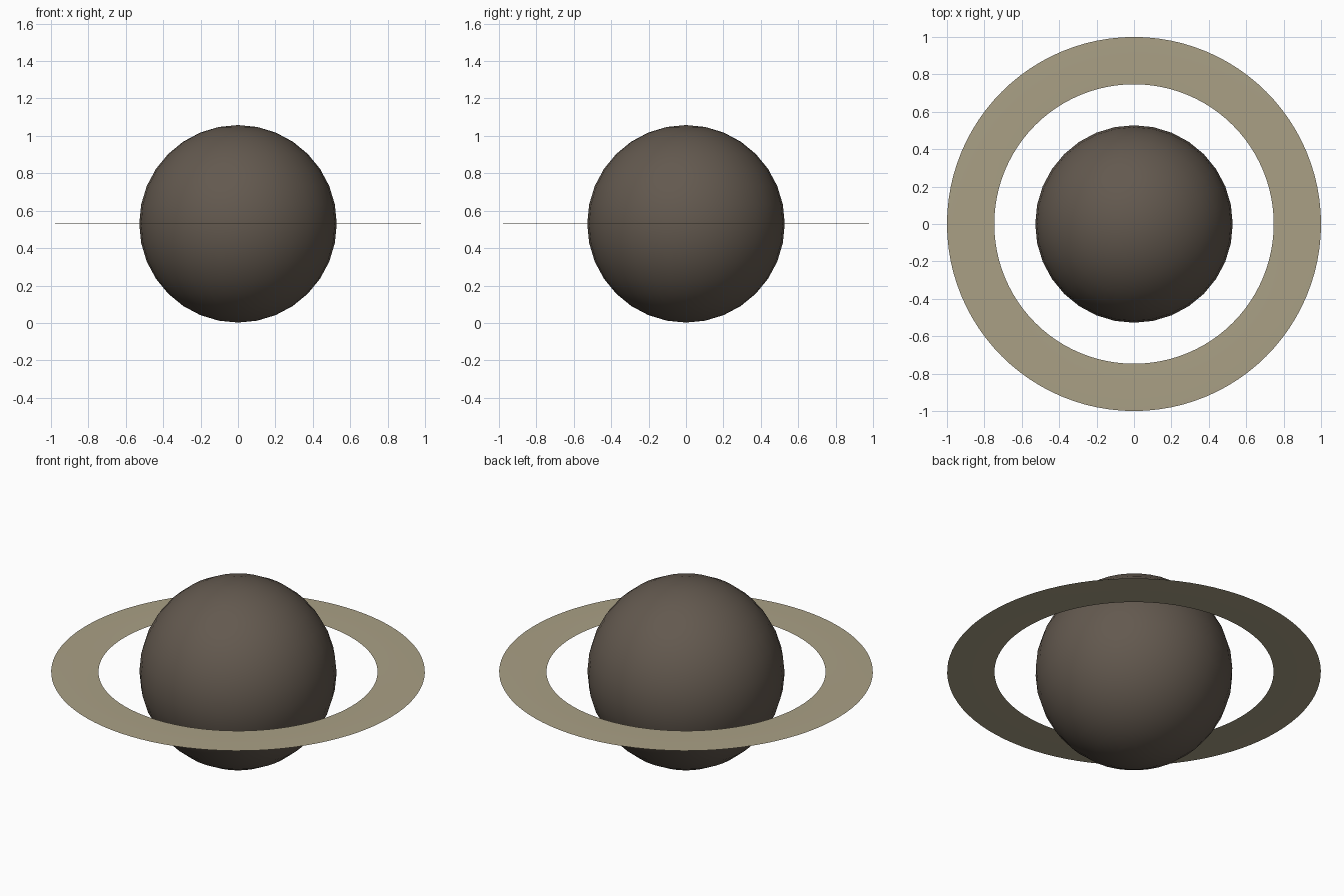
import bpy, bmesh, math

if "Cube" in bpy.data.objects:
    bpy.data.objects.remove(bpy.data.objects["Cube"])

R = 0.528   # planet radius
ZC = 0.53   # centre height


def material(name, rgb):
    m = bpy.data.materials.new(name)
    m.diffuse_color = (*rgb, 1)
    m.use_nodes = True
    m.node_tree.nodes["Principled BSDF"].inputs["Base Color"].default_value = m.diffuse_color
    return m


def add_object(name, bm, mat):
    bmesh.ops.recalc_face_normals(bm, faces=bm.faces)
    mesh = bpy.data.meshes.new(name)
    bm.to_mesh(mesh)
    bm.free()
    mesh.materials.append(mat)
    ob = bpy.data.objects.new(name, mesh)
    ob.location.z = ZC
    bpy.context.collection.objects.link(ob)
    for p in mesh.polygons:
        p.use_smooth = True
    return ob


brown = material("dark_brown", (0.125, 0.100, 0.078))
sand = material("sand", (0.40, 0.352, 0.235))

# Planet body
bm = bmesh.new()
bmesh.ops.create_uvsphere(bm, u_segments=32, v_segments=16, radius=R)
add_object("planet", bm, brown)

# Paper-thin ring: a slim lens profile spun around the vertical axis
SEGS = 96
profile = [(0.747, 0.0), (0.873, 0.002), (1.0, 0.0), (0.873, -0.002)]
bm = bmesh.new()
loops = []
for i in range(SEGS):
    a = 2 * math.pi * i / SEGS
    loops.append([bm.verts.new((r * math.cos(a), r * math.sin(a), z)) for r, z in profile])
for i in range(SEGS):
    p, q = loops[i], loops[(i + 1) % SEGS]
    for k in range(4):
        n = (k + 1) % 4
        bm.faces.new((p[k], q[k], q[n], p[n]))
ring = add_object("ring", bm, sand)

# Keep the ring's knife edges sharp
bpy.context.view_layer.objects.active = ring
ring.select_set(True)
bpy.ops.object.shade_smooth_by_angle(angle=math.radians(30))
